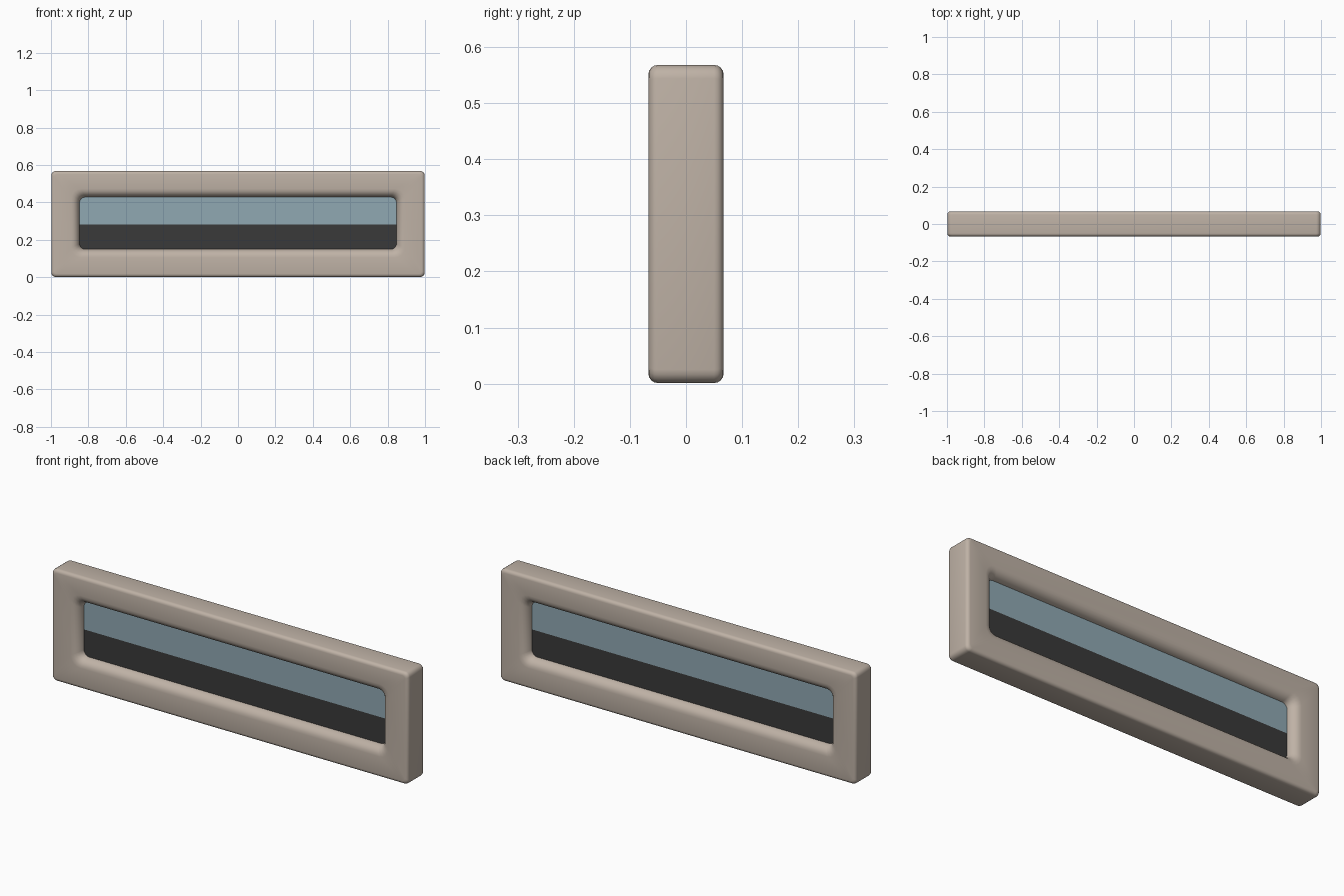
import bpy, bmesh, math

if "Cube" in bpy.data.objects:
    bpy.data.objects.remove(bpy.data.objects["Cube"])


def material(name, rgb):
    m = bpy.data.materials.new(name)
    m.diffuse_color = (*rgb, 1)
    m.use_nodes = True
    m.node_tree.nodes["Principled BSDF"].inputs["Base Color"].default_value = m.diffuse_color
    return m


FRAME = material("warm beige", (0.52, 0.445, 0.38))
GLASS = material("pale blue", (0.28, 0.395, 0.45))
DARK = material("charcoal", (0.042, 0.042, 0.042))


def rounded_rect(hx, z0, z1, r, y, steps=4):
    """Points of a rounded rectangle in the xz plane."""
    pts = []
    corners = [(hx - r, z1 - r, 0), (-hx + r, z1 - r, 90),
               (-hx + r, z0 + r, 180), (hx - r, z0 + r, 270)]
    for cx, cz, a0 in corners:
        for i in range(steps + 1):
            a = math.radians(a0 + 90 * i / steps)
            pts.append((cx + r * math.cos(a), y, cz + r * math.sin(a)))
    return pts


def finish(name, bm, mat):
    bmesh.ops.recalc_face_normals(bm, faces=bm.faces[:])
    me = bpy.data.meshes.new(name)
    bm.to_mesh(me)
    bm.free()
    me.materials.append(mat)
    ob = bpy.data.objects.new(name, me)
    bpy.context.collection.objects.link(ob)
    return ob


# Frame: ring of rounded-rectangle loops, front half then mirrored back half
HX, H, D = 0.998, 0.568, 0.067
half = []
R = 0.017
for i in range(5):                       # rounded outer edge
    a = math.radians(90 * i / 4)
    o = R * (1 - math.cos(a))
    half.append((HX - o, o + 0.001, H - o, 0.024 - o * 0.6, D - R + R * math.sin(a)))
# flat face, then a soft slope down into the opening
for o, y in [(0.045, 0.066), (0.032, 0.064), (0.02, 0.058),
             (0.01, 0.048), (0.003, 0.035), (0.0, 0.02)]:
    half.append((0.847 + o, 0.15 - o, 0.428 + o, 0.03 + o * 0.5, y))
loops = [(*p[:4], -p[4]) for p in half] + list(reversed(half))

bm = bmesh.new()
rings = [[bm.verts.new(c) for c in rounded_rect(*p)] for p in loops]
n = len(rings[0])
for a, b in zip(rings, rings[1:] + rings[:1]):
    for i in range(n):
        j = (i + 1) % n
        bm.faces.new((a[i], a[j], b[j], b[i]))
frame = finish("frame", bm, FRAME)
bpy.context.view_layer.objects.active = frame
frame.select_set(True)
bpy.ops.object.shade_smooth_by_angle(angle=math.radians(40))


# Infill panels: blue above, charcoal below, tucked into the frame
def panel(name, z0, z1, mat):
    bm = bmesh.new()
    bmesh.ops.create_cube(bm, size=1)
    for v in bm.verts:
        v.co = (v.co.x * 1.71, v.co.y * 0.044, (z0 + z1) / 2 + v.co.z * (z1 - z0))
    finish(name, bm, mat)


panel("upper_pane", 0.282, 0.435, GLASS)
panel("lower_panel", 0.143, 0.282, DARK)
